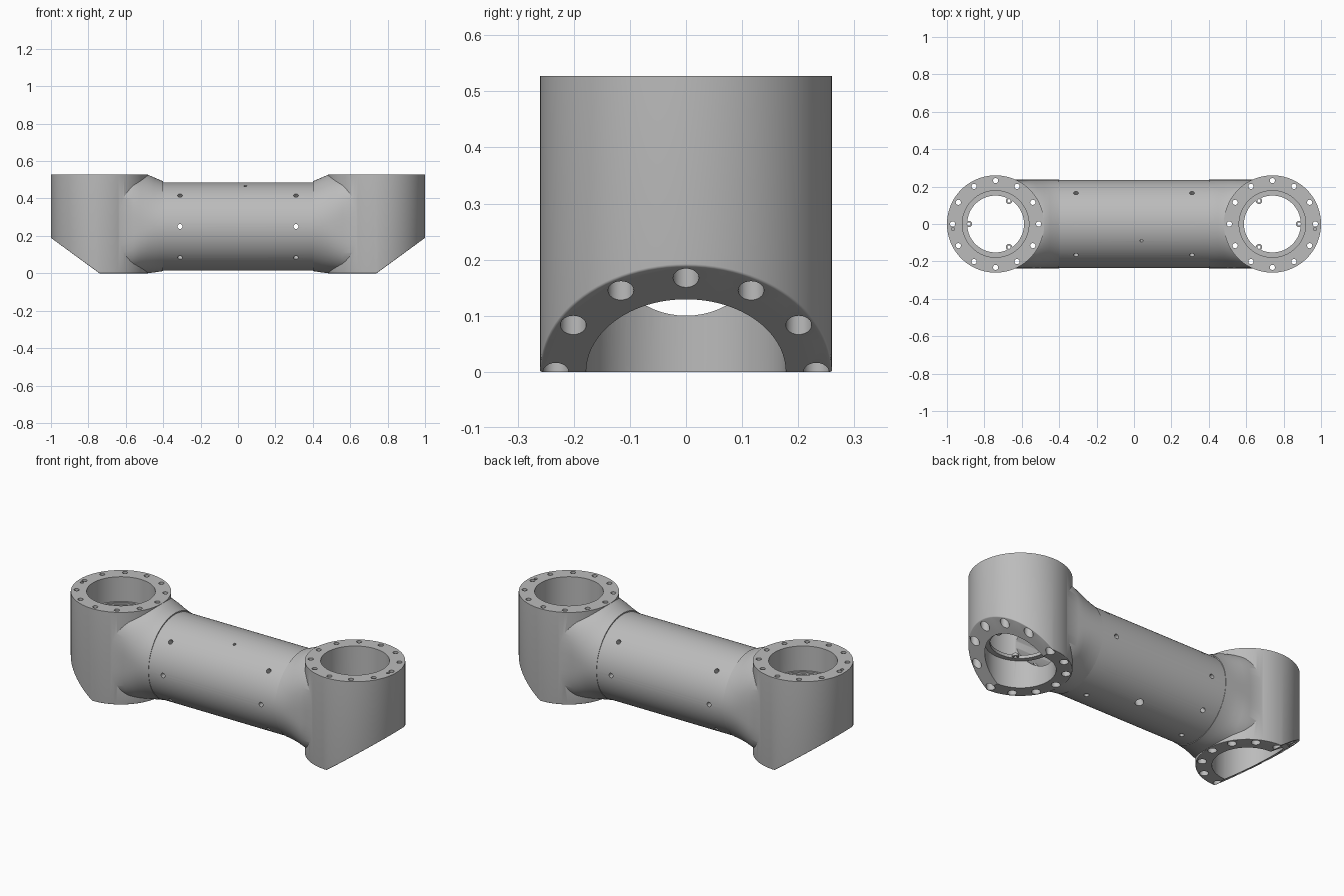
import bpy, bmesh
from math import cos, sin, pi, radians
from mathutils import Vector

if "Cube" in bpy.data.objects:
    bpy.data.objects.remove(bpy.data.objects["Cube"])

AXIS_X, RADIUS, HEIGHT = 0.74, 0.26, 0.527   # vertical end housings
MID_Z, TUBE_R, BORE_R = 0.25, 0.235, 0.178   # horizontal tube and bores
SLOPE = 0.19 / 0.26                          # outer underside ramp

metal = bpy.data.materials.new("machined grey")
metal.use_nodes = True
GREY = (0.5, 0.5, 0.5, 1)
metal.diffuse_color = GREY
metal.node_tree.nodes["Principled BSDF"].inputs["Base Color"].default_value = GREY


def make(name, bm):
    bmesh.ops.recalc_face_normals(bm, faces=bm.faces)
    mesh = bpy.data.meshes.new(name)
    bm.to_mesh(mesh)
    bm.free()
    mesh.materials.append(metal)
    obj = bpy.data.objects.new(name, mesh)
    bpy.context.collection.objects.link(obj)
    return obj


def rod(bm, start, end, radius, sides=24):
    """Add a closed cylinder between two points."""
    start, end = Vector(start), Vector(end)
    axis = end - start
    turn = axis.to_track_quat('Z', 'Y').to_matrix().to_4x4()
    turn.translation = (start + end) / 2
    bmesh.ops.create_cone(bm, cap_ends=True, segments=sides, radius1=radius,
                          radius2=radius, depth=axis.length, matrix=turn)


def loft(bm, sections, closed=False):
    """Skin equal rings of points, capping the ends unless closed."""
    rings = [[bm.verts.new(p) for p in s] for s in sections]
    n = len(rings[0])
    pairs = list(zip(rings, rings[1:])) + ([(rings[-1], rings[0])] if closed else [])
    for a, b in pairs:
        for i in range(n):
            j = (i + 1) % n
            bm.faces.new((a[i], a[j], b[j], b[i]))
    if not closed:
        bm.faces.new(rings[0])
        bm.faces.new(rings[-1])


def ring(bm, x, y, profile, sides):
    """Turn a closed (radius, z) profile about a vertical axis."""
    loft(bm, [[(x + r * cos(2 * pi * i / sides), y + r * sin(2 * pi * i / sides), z)
               for i in range(sides)] for r, z in profile], closed=True)


def combine(body, other, operation):
    mod = body.modifiers.new("join", 'BOOLEAN')
    mod.operation, mod.solver, mod.object = operation, 'EXACT', other
    bpy.context.view_layer.objects.active = body
    bpy.ops.object.modifier_apply(modifier=mod.name)
    bpy.data.objects.remove(other)


def housing(side):
    """Upright cylinder with a ramped, rounded underside."""
    bm = bmesh.new()
    rod(bm, (side * AXIS_X, 0, 0), (side * AXIS_X, 0, HEIGHT), RADIUS, 96)
    cut = bmesh.ops.bisect_plane(
        bm, geom=bm.verts[:] + bm.edges[:] + bm.faces[:],
        plane_co=(side * (AXIS_X + 0.001), 0, 0),
        plane_no=(side * SLOPE, 0, -1), clear_outer=True)
    edges = [e for e in cut["geom_cut"] if isinstance(e, bmesh.types.BMEdge)]
    bmesh.ops.holes_fill(bm, edges=[e for e in bm.edges if e.is_boundary])
    bm.normal_update()
    under = [f for f in bm.faces if f.normal.z < -0.3]
    rim = [e for e in bm.edges if sum(f in under for f in e.link_faces) == 1]
    bmesh.ops.bevel(bm, geom=rim, offset=0.018, segments=4, profile=0.5,
                    affect='EDGES', clamp_overlap=True)
    return make("housing", bm)


def neck(side):
    """Flare that grows from the round tube to the full housing height."""
    def section(x, up, down, power):
        pts = []
        for i in range(96):
            c, s = cos(2 * pi * i / 96), sin(2 * pi * i / 96)
            y = 0.237 * abs(c) ** (2 / power) * (1 if c > 0 else -1)
            z = (up if s > 0 else down) * abs(s) ** (2 / power) * (1 if s > 0 else -1)
            pts.append((side * x, y, MID_Z + z))
        return pts
    bm = bmesh.new()
    loft(bm, [section(*row) for row in (
        (0.40, 0.242, 0.238, 2), (0.42, 0.25, 0.241, 2), (0.45, 0.263, 0.246, 2.05),
        (0.48, 0.276, 0.249, 2.15), (0.52, 0.276, 0.249, 2.5), (0.56, 0.276, 0.249, 3),
        (0.66, 0.276, 0.249, 3.5))])
    return make("neck", bm)


# Solid body: tube, necks and housings fused together
bm = bmesh.new()
rod(bm, (-0.43, 0, MID_Z), (0.43, 0, MID_Z), TUBE_R, 96)
body = make("link_body", bm)
for side in (-1, 1):
    end = housing(side)
    combine(end, neck(side), 'UNION')
    combine(body, end, 'UNION')

# Vertical bores, then the hollow along the tube
bm = bmesh.new()
for side in (-1, 1):
    rod(bm, (side * AXIS_X, 0, -0.1), (side * AXIS_X, 0, 0.7), BORE_R, 96)
combine(body, make("bore_cutter", bm), 'DIFFERENCE')
bm = bmesh.new()
rod(bm, (-AXIS_X, 0, MID_Z), (AXIS_X, 0, MID_Z), 0.15, 64)
combine(body, make("hollow_cutter", bm), 'DIFFERENCE')

# Bolt circles: narrow through holes with wide counterbores underneath
through, wide = bmesh.new(), bmesh.new()
for side in (-1, 1):
    for i in range(12):
        a = i * pi / 6
        x, y = side * (AXIS_X + 0.23 * cos(a)), 0.232 * sin(a)
        rod(through, (x, y, -0.1), (x, y, 0.7), 0.014, 16)
        surface = max(0, 0.23 * cos(a)) * SLOPE
        rod(wide, (x, y, -0.1), (x, y, surface + 0.07), 0.023)
    # Dowel hole beside the outermost bolt
    rod(through, (side * 0.968, -0.027, 0.45), (side * 0.968, -0.027, 0.7), 0.009, 12)
combine(body, make("bolt_cutter", through), 'DIFFERENCE')
combine(body, make("counterbore_cutter", wide), 'DIFFERENCE')

# Radial screw holes round the tube, plus one slanted drain hole
bm = bmesh.new()
for x in (-0.31, 0.31):
    for i in range(8):
        d = Vector((0, cos(i * pi / 4), sin(i * pi / 4)))
        c = Vector((x, 0, MID_Z))
        rod(bm, c + d * 0.12, c + d * 0.3, 0.013, 16)
slant = Vector((0, -sin(radians(22.5)), cos(radians(22.5))))
c = Vector((0.04, 0, MID_Z))
rod(bm, c + slant * 0.12, c + slant * 0.3, 0.008, 12)
rod(bm, c - slant * 0.12, c - slant * 0.3, 0.022)
combine(body, make("screw_cutter", bm), 'DIFFERENCE')

# Stepped bearing lips with three drilled lugs, at a different height each end
parts = [body]
for side, z in ((-1, 0.36), (1, 0.155)):
    bm = bmesh.new()
    ring(bm, side * AXIS_X, 0, ((0.18, z), (0.152, z), (0.152, z + 0.018),
                                (0.166, z + 0.018), (0.166, z + 0.026), (0.18, z + 0.026)), 96)
    parts.append(make("bearing_lip", bm))
    bm = bmesh.new()
    for i in range(3):
        a = i * 2 * pi / 3
        ring(bm, side * (AXIS_X + 0.143 * cos(a)), 0.143 * sin(a),
             ((0.017, z + 0.001), (0.009, z + 0.001), (0.009, z + 0.017), (0.017, z + 0.017)), 16)
    parts.append(make("lip_lugs", bm))

bpy.ops.object.select_all(action='DESELECT')
for obj in parts:
    obj.select_set(True)
bpy.context.view_layer.objects.active = body
bpy.ops.object.shade_smooth_by_angle(angle=radians(32))
